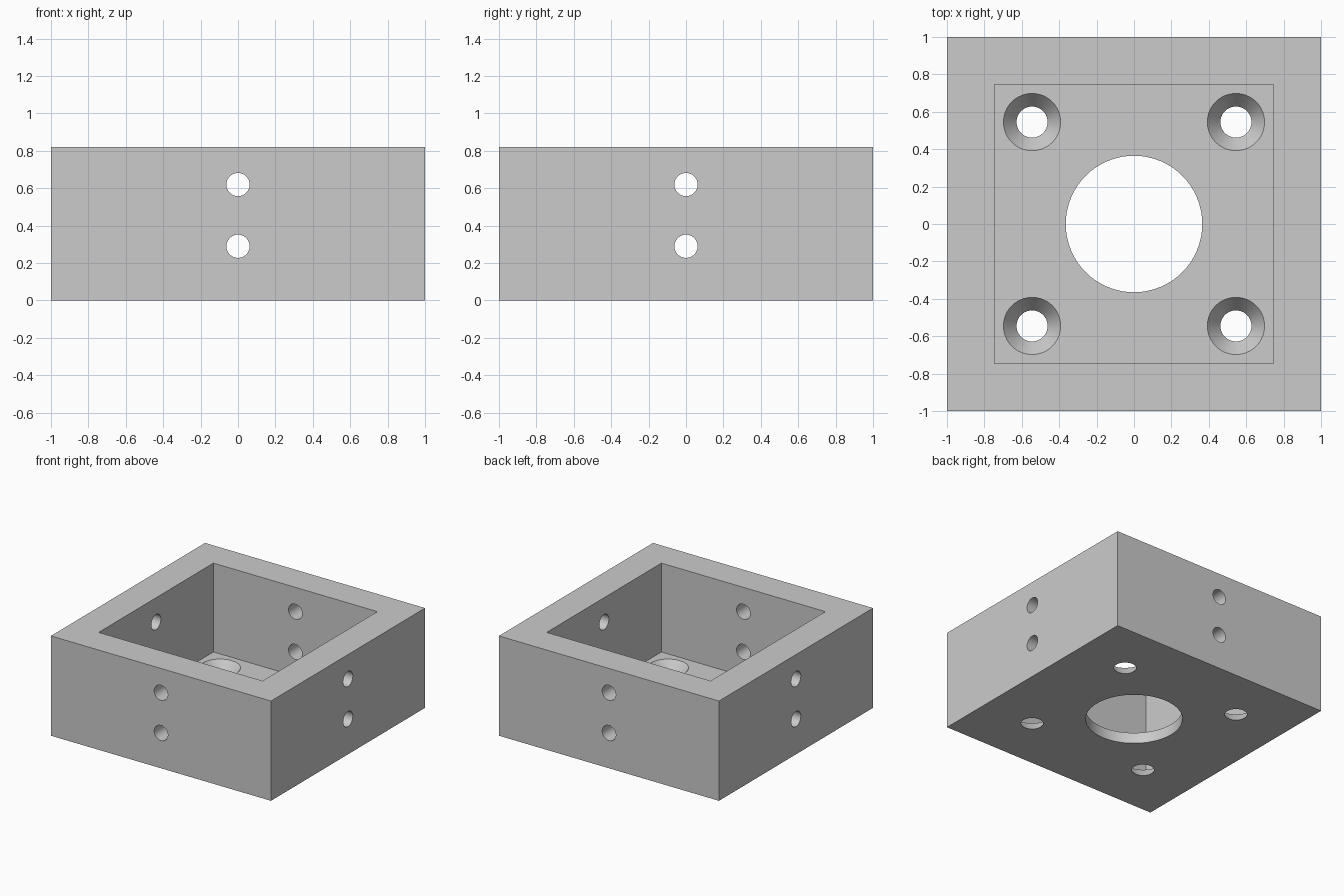
import bpy
from math import pi, radians

if "Cube" in bpy.data.objects:
    bpy.data.objects.remove(bpy.data.objects["Cube"], do_unlink=True)

HEIGHT = 0.82
FLOOR = 0.09
INNER = 1.49

grey = bpy.data.materials.new("plain grey")
grey.use_nodes = True
colour = (0.6, 0.6, 0.6, 1)
grey.diffuse_color = colour
grey.node_tree.nodes["Principled BSDF"].inputs["Base Color"].default_value = colour


def box(name, size, z_low, z_high):
    bpy.ops.mesh.primitive_cube_add(size=1, location=(0, 0, (z_low + z_high) / 2))
    ob = bpy.context.object
    ob.name = name
    ob.scale = (size, size, z_high - z_low)
    bpy.ops.object.transform_apply(location=True, rotation=True, scale=True)
    ob.data.materials.append(grey)
    return ob


def cutter(r_low, r_high, depth, location, rotation=(0, 0, 0)):
    bpy.ops.mesh.primitive_cone_add(vertices=64, radius1=r_low, radius2=r_high,
                                    depth=depth, location=location, rotation=rotation)
    ob = bpy.context.object
    ob.data.materials.append(grey)
    return ob


# Open square housing
housing = box("housing", 2, 0, HEIGHT)
cutters = [box("cavity_cutter", INNER, FLOOR, HEIGHT + 0.2)]

# Large central opening in the floor
cutters.append(cutter(0.365, 0.365, 0.4, (0, 0, 0.05)))

# Countersunk floor holes, tapered through the full floor thickness
R_LOW, R_HIGH = 0.083, 0.153
for x in (-0.545, 0.545):
    for y in (-0.545, 0.545):
        extra = (R_HIGH - R_LOW) / 2
        cutters.append(cutter(R_LOW - extra, R_HIGH + extra, FLOOR * 2, (x, y, FLOOR / 2)))

# Paired cross holes through all four walls
for z in (0.29, 0.62):
    for rotation in ((pi / 2, 0, 0), (0, pi / 2, 0)):
        cutters.append(cutter(0.062, 0.062, 2.4, (0, 0, z), rotation))

# Cut every opening, then drop the cutters
for tool in cutters:
    bpy.ops.object.select_all(action="DESELECT")
    housing.select_set(True)
    bpy.context.view_layer.objects.active = housing
    mod = housing.modifiers.new("opening", "BOOLEAN")
    mod.operation = "DIFFERENCE"
    mod.solver = "EXACT"
    mod.object = tool
    bpy.ops.object.modifier_apply(modifier=mod.name)
    bpy.data.objects.remove(tool, do_unlink=True)

bpy.ops.object.shade_smooth_by_angle(angle=radians(30))
